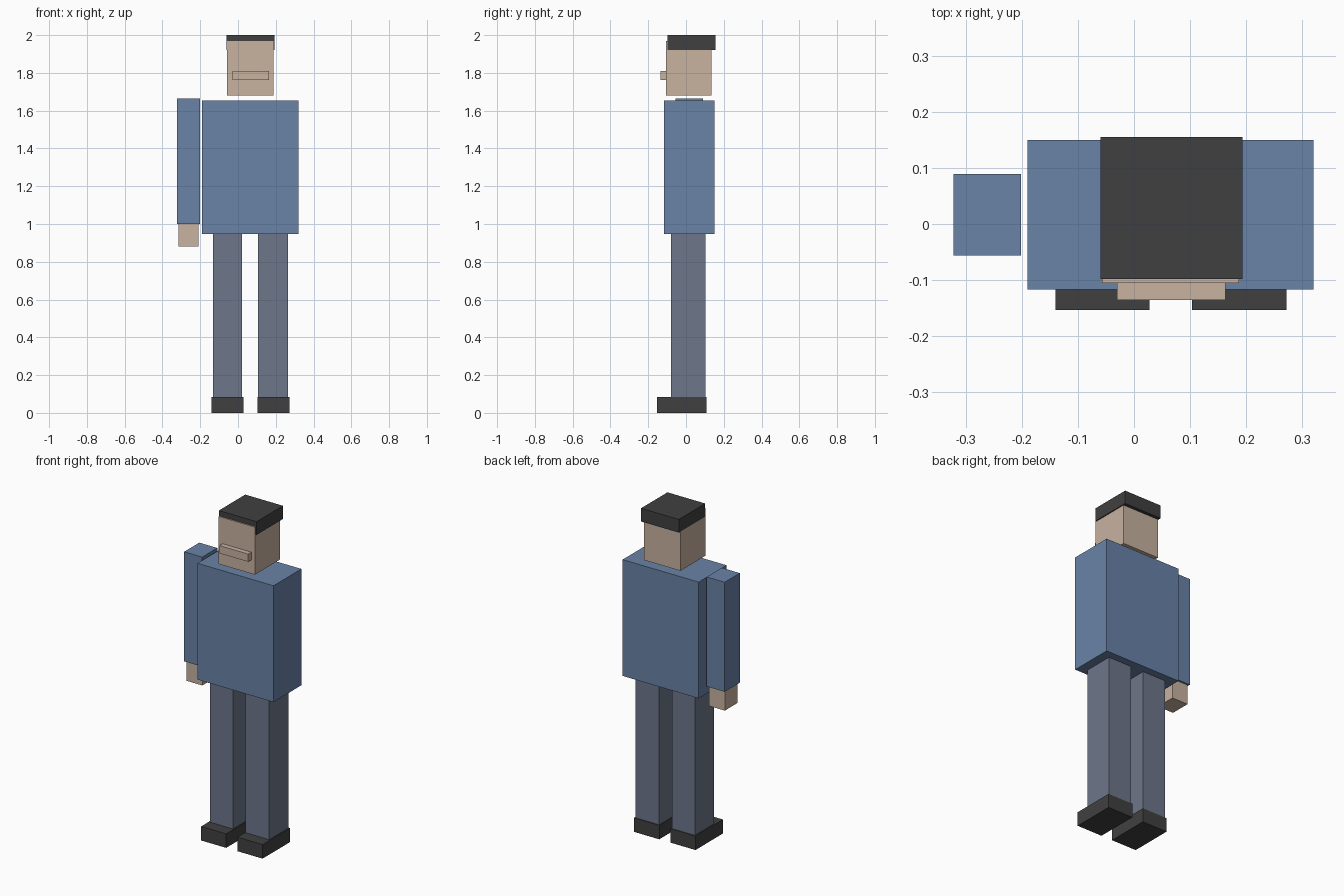
import bpy

if "Cube" in bpy.data.objects:
    bpy.data.objects.remove(bpy.data.objects["Cube"])


def material(name, rgb):
    m = bpy.data.materials.new(name)
    m.diffuse_color = (*rgb, 1.0)
    m.use_nodes = True
    m.node_tree.nodes["Principled BSDF"].inputs["Base Color"].default_value = m.diffuse_color
    return m


blue = material("shirt blue", (0.141, 0.227, 0.386))
skin = material("skin tan", (0.578, 0.445, 0.352))
slate = material("trouser slate", (0.153, 0.181, 0.254))
dark = material("charcoal", (0.051, 0.051, 0.051))


def box(name, x, y, z, mat):
    """Axis-aligned box from (min, max) ranges."""
    ranges = (x, y, z)
    bpy.ops.mesh.primitive_cube_add(size=1, location=[(a + b) / 2 for a, b in ranges])
    ob = bpy.context.object
    ob.name = name
    ob.scale = [b - a for a, b in ranges]
    bpy.ops.object.transform_apply(location=False, rotation=False, scale=True)
    ob.data.materials.append(mat)
    return ob


# Head, nose bar and hair cap
box("head", (-0.057, 0.187), (-0.105, 0.135), (1.68, 1.968), skin)
box("nose", (-0.03, 0.163), (-0.135, -0.10), (1.763, 1.81), skin)
box("hair", (-0.06, 0.193), (-0.098, 0.155), (1.92, 2.0), dark)

# Torso
box("torso", (-0.19, 0.32), (-0.117, 0.15), (0.948, 1.653), blue)

# Single arm with hand
box("arm", (-0.322, -0.201), (-0.056, 0.089), (1.0, 1.664), blue)
box("hand", (-0.315, -0.208), (-0.045, 0.078), (0.88, 1.01), skin)

# Legs and shoes
for side, leg_x, shoe_x in (("right", (-0.132, 0.022), (-0.14, 0.028)),
                            ("left", (0.107, 0.265), (0.103, 0.272))):
    box(side + "_leg", leg_x, (-0.08, 0.104), (0.004, 0.96), slate)
    box(side + "_shoe", shoe_x, (-0.153, 0.109), (0.0, 0.085), dark)
